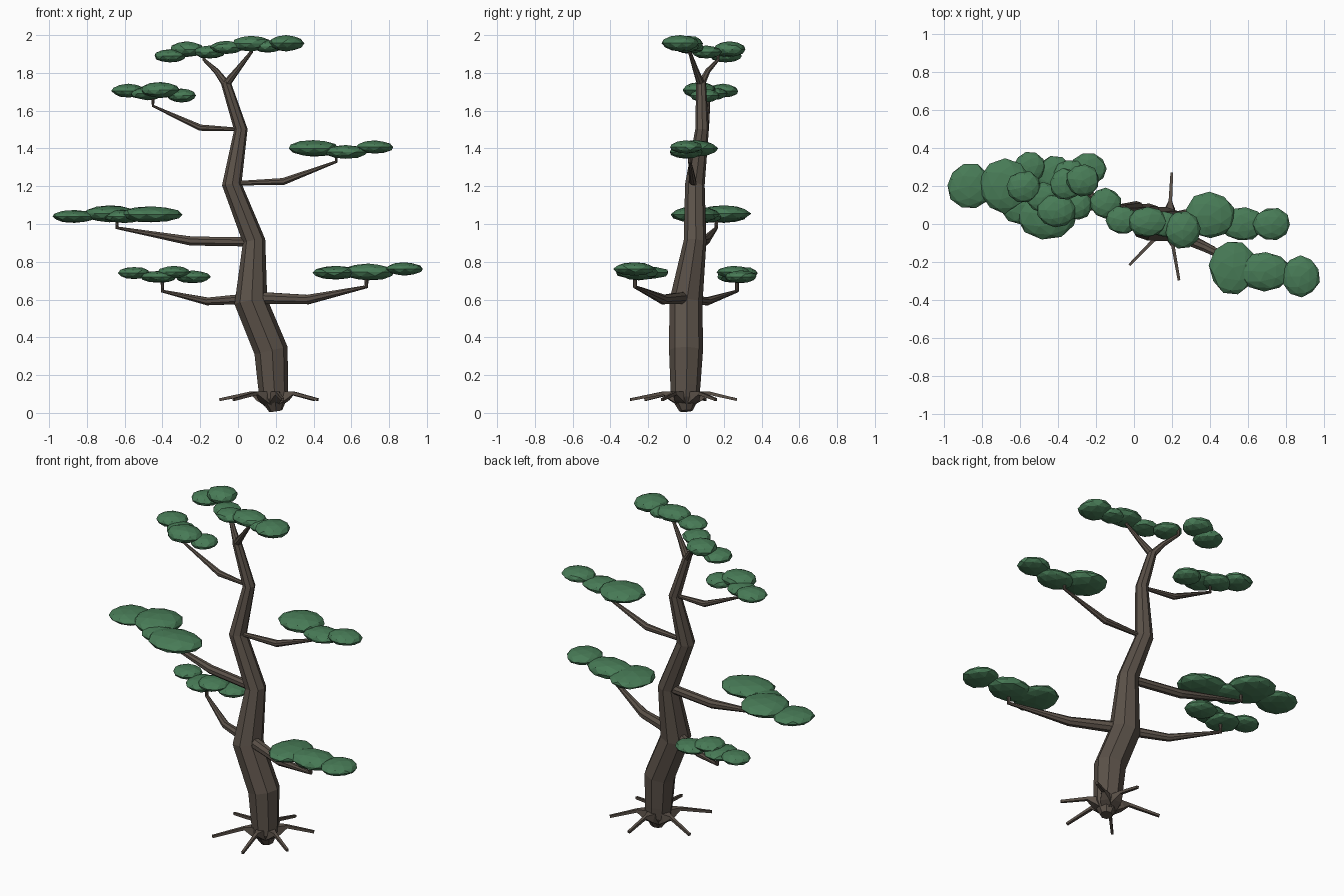
import bpy, bmesh, math, random
from mathutils import Vector, Matrix

random.seed(4)


def material(name, color):
    m = bpy.data.materials.new(name)
    m.diffuse_color = (*color, 1)
    return m


BARK = material("bark", (0.105, 0.083, 0.066))
LEAF = material("leaf_green", (0.065, 0.2, 0.095))


def finish(bm, name, mat):
    bmesh.ops.recalc_face_normals(bm, faces=bm.faces[:])
    me = bpy.data.meshes.new(name)
    bm.to_mesh(me)
    bm.free()
    me.materials.append(mat)
    ob = bpy.data.objects.new(name, me)
    bpy.context.collection.objects.link(ob)
    return ob


def tube(name, pts, sides=8):
    """Faceted tapering limb through (x, y, z, radius) points."""
    bm = bmesh.new()
    P = [Vector(p[:3]) for p in pts]
    seg = [(b - a).normalized() for a, b in zip(P, P[1:])]
    dirs = [seg[0]] + [(a + b).normalized() for a, b in zip(seg, seg[1:])] + [seg[-1]]
    q = dirs[0].to_track_quat('Z', 'Y')
    rings = []
    for i, (p, d) in enumerate(zip(P, dirs)):
        if i:
            q = dirs[i - 1].rotation_difference(d) @ q
        ring = []
        for k in range(sides):
            a = 2 * math.pi * (k + 0.5) / sides
            ring.append(bm.verts.new(p + q @ (Vector((math.cos(a), math.sin(a), 0)) * pts[i][3])))
        rings.append(ring)
    for r0, r1 in zip(rings, rings[1:]):
        for k in range(sides):
            n = (k + 1) % sides
            bm.faces.new((r0[k], r0[n], r1[n], r1[k]))
    bm.faces.new(rings[0][::-1])
    bm.faces.new(rings[-1])
    return finish(bm, name, BARK)


def pad(name, blobs):
    """Foliage pad of flattened low-poly blobs (x, y, z, rx, ry, rz)."""
    bm = bmesh.new()
    for x, y, z, rx, ry, rz in blobs:
        mat = (Matrix.Translation((x, y, z)) @ Matrix.Diagonal((rx, ry, rz, 1))
               @ Matrix.Rotation(random.uniform(0, 6.28), 4, 'Z'))
        new = bmesh.ops.create_icosphere(bm, subdivisions=2, radius=1, matrix=mat)["verts"]
        c = Vector((x, y, z))
        for v in new:
            v.co = c + (v.co - c) * random.uniform(0.95, 1.03)
    return finish(bm, name, LEAF)


# Trunk
tube("trunk", [(0.2, 0, 0.01, 0.035), (0.19, -0.005, 0.08, 0.075), (0.185, -0.003, 0.15, 0.08),
               (0.175, 0.0, 0.33, 0.09), (0.068, 0.0, 0.59, 0.088), (0.085, 0.048, 0.91, 0.06),
               (-0.033, 0.047, 1.21, 0.052), (0.015, 0.085, 1.5, 0.036), (-0.065, 0.08, 1.75, 0.026)])

# Roots
for i, deg in enumerate((36, 87, 160, 226, 280, 332)):
    a = math.radians(deg)

    def at(d, z, r):
        return (0.185 + d * math.cos(a), d * math.sin(a), z, r)
    reach = 0.3 if i in (2, 3, 4) else 0.27
    tube(f"root_{i + 1}", [at(0.01, 0.06, 0.045), at(0.075, 0.09, 0.036),
                           at(0.12, 0.105, 0.013), at(reach, 0.07, 0.01)], 4)

# Branches
tube("branch_low_left", [(0.06, 0.0, 0.605, 0.03), (-0.16, 0.11, 0.59, 0.022),
                         (-0.4, 0.27, 0.645, 0.01), (-0.4, 0.27, 0.72, 0.01)])
tube("branch_low_right", [(0.08, 0.0, 0.61, 0.035), (0.37, -0.12, 0.6, 0.027),
                          (0.68, -0.27, 0.668, 0.011), (0.68, -0.27, 0.74, 0.011)])
tube("branch_mid_left", [(0.08, 0.05, 0.905, 0.026), (-0.25, 0.1, 0.91, 0.026),
                         (-0.64, 0.16, 0.98, 0.01), (-0.64, 0.16, 1.04, 0.01)])
tube("branch_mid_right", [(-0.03, 0.045, 1.215, 0.012), (0.24, 0.035, 1.225, 0.02),
                          (0.52, 0.02, 1.33, 0.009), (0.52, 0.02, 1.39, 0.009)])
tube("branch_high_left", [(0.01, 0.085, 1.5, 0.01), (-0.2, 0.105, 1.51, 0.018),
                          (-0.45, 0.12, 1.625, 0.008), (-0.45, 0.12, 1.69, 0.008)])
tube("fork_left", [(-0.063, 0.08, 1.74, 0.022), (-0.115, 0.115, 1.81, 0.015),
                   (-0.18, 0.17, 1.87, 0.009), (-0.18, 0.17, 1.91, 0.009)])
tube("fork_right", [(-0.063, 0.08, 1.74, 0.022), (0.0, 0.05, 1.82, 0.015),
                    (0.07, 0.02, 1.91, 0.009), (0.07, 0.02, 1.94, 0.009)])

# Foliage pads
pad("foliage_low_left", [(-0.55, 0.3, 0.74, 0.085, 0.08, 0.033), (-0.42, 0.26, 0.72, 0.1, 0.1, 0.032),
                         (-0.34, 0.25, 0.745, 0.09, 0.09, 0.033), (-0.24, 0.29, 0.72, 0.095, 0.085, 0.034)])
pad("foliage_low_right", [(0.52, -0.23, 0.742, 0.125, 0.145, 0.036), (0.69, -0.25, 0.745, 0.14, 0.105, 0.045),
                          (0.88, -0.275, 0.762, 0.1, 0.11, 0.035)])
pad("foliage_mid_left", [(-0.865, 0.2, 1.04, 0.12, 0.12, 0.034), (-0.68, 0.2, 1.055, 0.14, 0.145, 0.045),
                         (-0.46, 0.05, 1.05, 0.165, 0.13, 0.043), (-0.6, 0.1, 1.04, 0.11, 0.1, 0.035)])
pad("foliage_mid_right", [(0.4, 0.045, 1.4, 0.135, 0.125, 0.044), (0.57, 0.0, 1.382, 0.12, 0.09, 0.036),
                          (0.725, 0.0, 1.407, 0.1, 0.088, 0.035)])
pad("foliage_high_left", [(-0.58, 0.195, 1.705, 0.09, 0.085, 0.037), (-0.41, 0.07, 1.71, 0.105, 0.09, 0.042),
                          (-0.3, 0.1, 1.68, 0.08, 0.08, 0.037), (-0.48, 0.14, 1.69, 0.09, 0.08, 0.034)])
pad("foliage_top_left", [(-0.36, 0.21, 1.89, 0.085, 0.085, 0.035), (-0.27, 0.23, 1.925, 0.09, 0.085, 0.042),
                         (-0.15, 0.11, 1.91, 0.085, 0.08, 0.035)])
pad("foliage_top_right", [(-0.06, 0.02, 1.935, 0.09, 0.075, 0.034), (0.07, 0.01, 1.955, 0.105, 0.08, 0.042),
                          (0.16, 0.0, 1.94, 0.08, 0.07, 0.034), (0.255, -0.03, 1.957, 0.095, 0.1, 0.043)])
